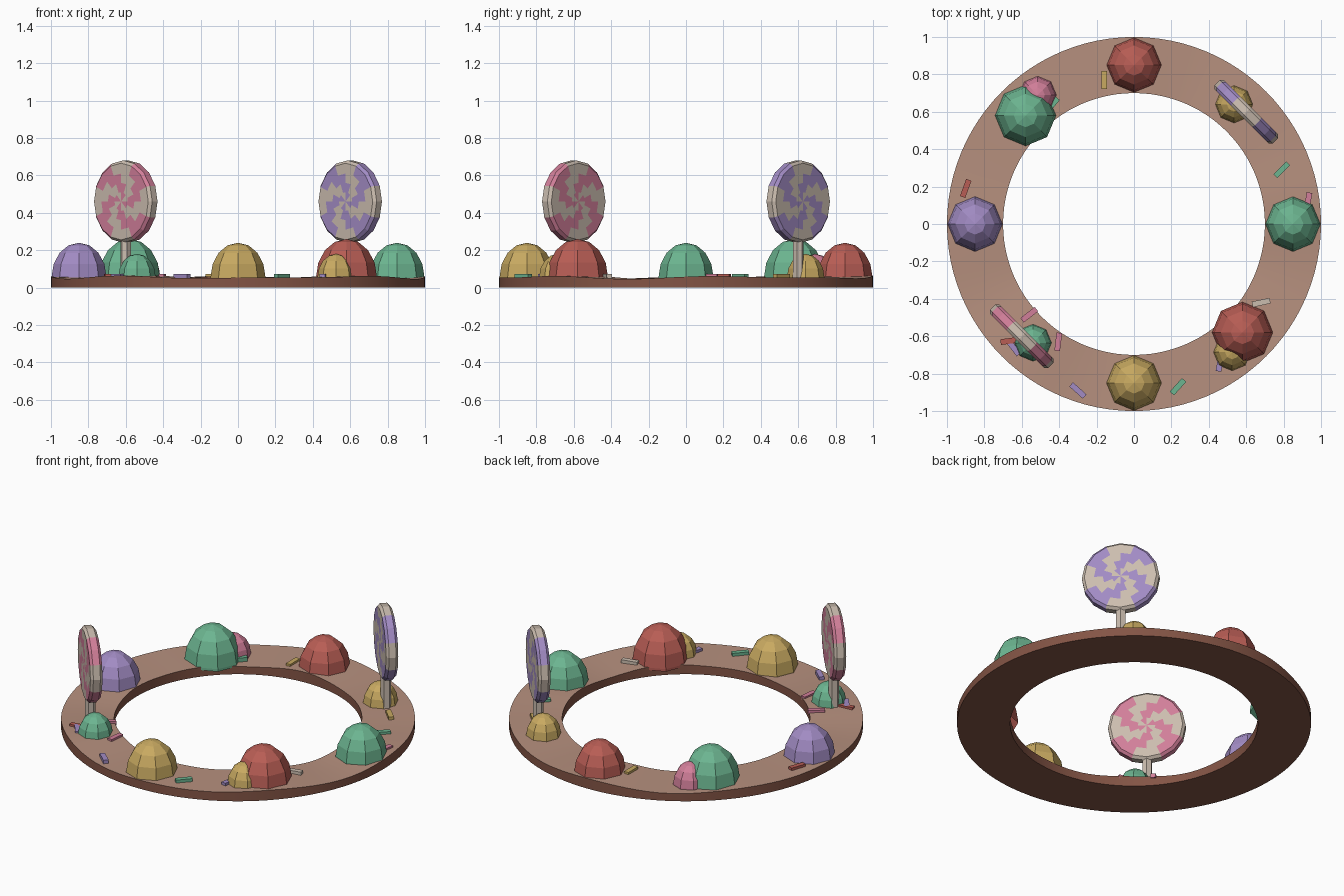
import bpy, bmesh
from math import pi, sin, cos, radians, atan2, floor
from mathutils import Matrix, Vector

cube = bpy.data.objects.get("Cube")
if cube:
    bpy.data.objects.remove(cube, do_unlink=True)


def material(name, rgb):
    m = bpy.data.materials.new(name)
    m.use_nodes = True
    m.diffuse_color = (*rgb, 1)
    m.node_tree.nodes["Principled BSDF"].inputs["Base Color"].default_value = (*rgb, 1)
    return m


MAT = {
    "brown": material("baked brown", (0.23, 0.09, 0.06)),
    "tan": material("light tan", (0.47, 0.28, 0.21)),
    "red": material("candy red", (0.48, 0.11, 0.09)),
    "green": material("mint green", (0.15, 0.46, 0.28)),
    "yellow": material("candy yellow", (0.58, 0.40, 0.12)),
    "violet": material("candy violet", (0.36, 0.26, 0.55)),
    "pink": material("candy pink", (0.64, 0.21, 0.32)),
    "cream": material("cream", (0.60, 0.51, 0.43)),
}


def finish(bm, name, colours, matrix=Matrix()):
    bmesh.ops.recalc_face_normals(bm, faces=bm.faces)
    mesh = bpy.data.meshes.new(name)
    bm.to_mesh(mesh)
    bm.free()
    for c in colours:
        mesh.materials.append(MAT[c])
    ob = bpy.data.objects.new(name, mesh)
    ob.matrix_world = matrix
    bpy.context.collection.objects.link(ob)
    return ob


def lathe(profile, n):
    """Spin (radius, z) points about z; zero radius gives a pole."""
    bm = bmesh.new()
    rings = []
    for r, z in profile:
        count = n if r > 0 else 1
        rings.append([bm.verts.new((r * cos(2 * pi * i / n), r * sin(2 * pi * i / n), z))
                      for i in range(count)])
    for a, b in zip(rings, rings[1:]):
        for i in range(n):
            j = (i + 1) % n
            quad = [a[i % len(a)], a[j % len(a)], b[j % len(b)], b[i % len(b)]]
            bm.faces.new(list(dict.fromkeys(quad)))
    return bm


# Ring base with a gently uneven top
bm = lathe([(0.7, 0), (1, 0), (1, 0.055), (0.85, 0.055), (0.7, 0.055), (0.7, 0)], 96)
bmesh.ops.remove_doubles(bm, verts=bm.verts, dist=0.0001)
for v in bm.verts:
    if v.co.z > 0.01:
        t = atan2(v.co.y, v.co.x)
        v.co.z += 0.005 * sin(5 * t) + 0.004 * sin(8 * t + 1)
bm.normal_update()
bmesh.ops.recalc_face_normals(bm, faces=bm.faces)
for f in bm.faces:
    f.material_index = int(f.normal.z > 0.5)
ring = finish(bm, "ring_base", ["brown", "tan"])
bpy.context.view_layer.objects.active = ring
ring.select_set(True)
bpy.ops.object.shade_smooth_by_angle(angle=radians(30))


# Faceted gumdrops
def gumdrop(name, colour, x, y, r, top):
    base = 0.055
    steps = [k * pi / 8 for k in range(5)]
    profile = [(r * cos(a) if a < 1.5 else 0, (top - base) * sin(a)) for a in steps]
    finish(lathe([(r, -0.015)] + profile, 8), name, [colour], Matrix.Translation((x, y, base)))


for name, colour, x, y in [("back", "red", 0, 0.85), ("front", "yellow", 0, -0.85),
                           ("left", "green", 0.85, 0), ("right", "violet", -0.85, 0)]:
    gumdrop(name + "_gumdrop", colour, x, y, 0.147, 0.24)
gumdrop("large_back_gumdrop", "green", -0.58, 0.58, 0.163, 0.26)
gumdrop("large_front_gumdrop", "red", 0.58, -0.58, 0.163, 0.26)
for name, colour, x, y in [("back_right", "pink", -0.515, 0.69), ("back_left", "yellow", 0.535, 0.64),
                           ("front_left", "yellow", 0.525, -0.685), ("front_right", "green", -0.54, -0.635)]:
    gumdrop("small_" + name + "_gumdrop", colour, x, y, 0.1, 0.18)


# Lollipops with a stepped swirl on both faces
def lollipop(name, colour, x, y):
    radii = [0, 0.05, 0.1, 0.15, 0.205]
    front = [(r, 0.035) for r in radii] + [(0.22, 0.02)]
    bm = lathe(front + [(r, -z) for r, z in reversed(front)], 16)
    for f in bm.faces:
        c = f.calc_center_median()
        seg = floor((atan2(c.y, c.x) % (2 * pi)) / (pi / 8))
        band = min(floor(c.xy.length / 0.05), 3)
        f.material_index = (seg + band) // 2 % 2
    normal = Vector((1, 1, 0)).normalized()
    turn = normal.to_track_quat("Z", "Y").to_matrix().to_4x4()
    finish(bm, name + "_candy", [colour, "cream"], Matrix.Translation((x, y, 0.46)) @ turn)
    stick = lathe([(0, 0), (0.03, 0), (0.03, 0.25), (0, 0.25)], 6)
    finish(stick, name + "_stick", ["cream"],
           Matrix.Translation((x, y, 0.03)) @ Matrix.Rotation(pi / 4, 4, "Z"))


lollipop("back_lollipop", "violet", 0.6, 0.6)
lollipop("front_lollipop", "pink", -0.6, -0.6)

# Scattered sprinkles: colour, x, y, turn in degrees
SPRINKLES = [
    ("yellow", -0.16, 0.77, 90), ("green", 0.79, 0.29, 45), ("pink", 0.93, 0.12, 80),
    ("cream", 0.68, -0.42, 12), ("violet", 0.46, -0.74, 80), ("green", 0.235, -0.87, 48),
    ("violet", -0.3, -0.89, -42), ("pink", -0.405, -0.63, 83), ("pink", -0.56, -0.485, 38),
    ("red", -0.665, -0.625, 8), ("violet", -0.645, -0.66, -52), ("red", -0.9, 0.19, 70),
    ("green", -0.44, 0.635, 50), ("yellow", 0.69, 0.51, -45),
]
for i, (colour, x, y, deg) in enumerate(SPRINKLES):
    bm = bmesh.new()
    bmesh.ops.create_cube(bm, size=1, matrix=Matrix.Diagonal((0.097, 0.03, 0.025, 1)))
    finish(bm, f"sprinkle_{i + 1}", [colour],
           Matrix.Translation((x, y, 0.06)) @ Matrix.Rotation(radians(deg), 4, "Z"))
